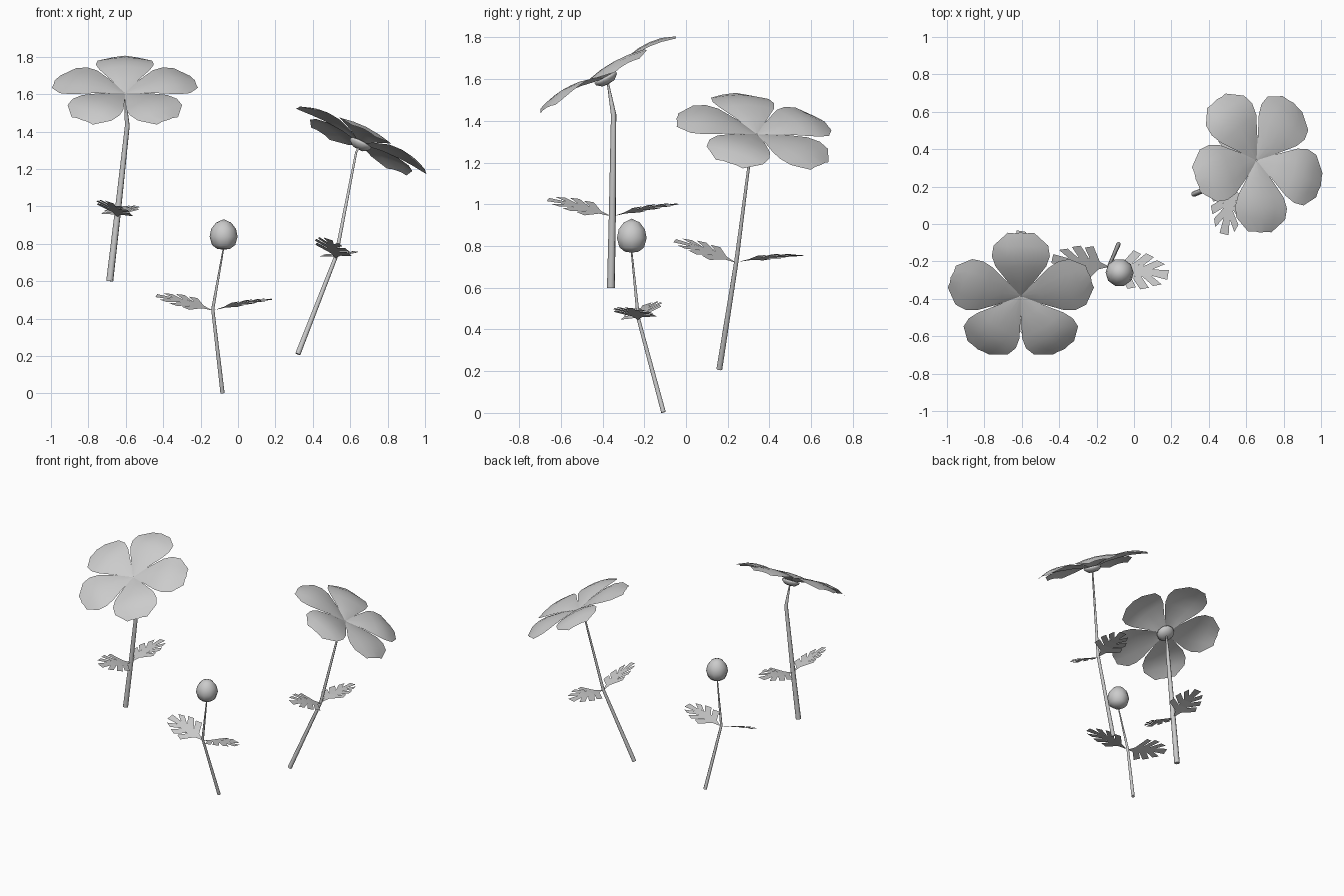
import bpy, bmesh
from math import radians, pi, cos, sin
from mathutils import Vector, Matrix

if "Cube" in bpy.data.objects:
    bpy.data.objects.remove(bpy.data.objects["Cube"])


def finish(bm, name, matrix=Matrix.Identity(4), smooth=True):
    bmesh.ops.remove_doubles(bm, verts=bm.verts, dist=1e-5)
    bm.transform(matrix)
    mesh = bpy.data.meshes.new(name)
    bm.to_mesh(mesh)
    bm.free()
    for p in mesh.polygons:
        p.use_smooth = smooth
    obj = bpy.data.objects.new(name, mesh)
    bpy.context.collection.objects.link(obj)
    return obj


def lathe(name, profile, matrix, sides=10):
    bm = bmesh.new()
    rings = [[bm.verts.new((r * cos(2 * pi * i / sides), r * sin(2 * pi * i / sides), z))
              for i in range(sides)] for r, z in profile]
    for a, b in zip(rings, rings[1:]):
        for i in range(sides):
            j = (i + 1) % sides
            bm.faces.new((a[i], a[j], b[j], b[i]))
    return finish(bm, name, matrix)


def stem(name, points):
    # tapered round stalk: (x, y, z, radius)
    curve = bpy.data.curves.new(name, 'CURVE')
    curve.dimensions = '3D'
    curve.bevel_depth = 1.0
    curve.bevel_resolution = 2
    curve.use_fill_caps = True
    sp = curve.splines.new('POLY')
    sp.points.add(len(points) - 1)
    for p, (x, y, z, r) in zip(sp.points, points):
        p.co = (x, y, z, 1)
        p.radius = r
    bpy.context.collection.objects.link(bpy.data.objects.new(name, curve))


def leaf(name, base, heading, pitch, roll):
    # central blade with three slanted blunt lobes per side
    bm = bmesh.new()
    face = lambda pts: bm.faces.new([bm.verts.new((x, y, 0.1 * x - 0.35 * x * x)) for x, y in pts])
    blade = [(0, 0.003), (0.05, 0.022), (0.11, 0.034), (0.17, 0.03), (0.23, 0.018), (0.31, 0.026)]
    for (x0, w0), (x1, w1) in zip(blade, blade[1:]):
        for s in (1, -1):
            pts = [(x0, 0), (x1, 0), (x1, s * w1), (x0, s * w0)]
            face(pts[::s])
    lobes = [(0.05, 0.022, 0.11, 0.034, 0.115, 0.105), (0.115, 0.034, 0.17, 0.03, 0.185, 0.098),
             (0.175, 0.029, 0.225, 0.019, 0.25, 0.07)]
    for x0, w0, x1, w1, tx, tw in lobes:
        for s in (1, -1):
            pts = [(x0, s * w0), (x1, s * w1), (tx + 0.035, s * (tw - 0.015)), (tx - 0.01, s * tw)]
            face(pts[::s])
    m = (Matrix.Translation(base) @ Matrix.Rotation(radians(heading), 4, 'Z')
         @ Matrix.Rotation(radians(-pitch), 4, 'Y') @ Matrix.Rotation(radians(roll), 4, 'X'))
    finish(bm, name, m, smooth=False)


def flower(name, centre, normal, first_angle):
    n = Vector(normal).normalized()
    m = Matrix.Translation(centre) @ Vector((0, 0, 1)).rotation_difference(n).to_matrix().to_4x4()
    # petal rows: distance, half width, height
    rows = [(0.0, 0.008, 0.0), (0.1, 0.071, 0.032), (0.2, 0.136, 0.05),
            (0.26, 0.155, 0.05), (0.32, 0.146, 0.04), (0.388, 0.07, 0.012)]
    for k in range(5):
        bm = bmesh.new()
        grid = [[bm.verts.new((t + (0.006 if c == 0 else 0), w * c,
                               h - 0.12 * w * c * c)) for c in (-1, -0.5, 0, 0.5, 1)]
                for t, w, h in rows]
        for a, b in zip(grid, grid[1:]):
            for i in range(4):
                bm.faces.new((a[i], b[i], b[i + 1], a[i + 1]))
        finish(bm, f"{name}_petal_{k + 1}",
               m @ Matrix.Rotation(radians(first_angle + 72 * k), 4, 'Z'))
    # small rounded cup under the petals
    lathe(name + "_receptacle", [(0, -0.032), (0.035, -0.028), (0.06, -0.008),
                                 (0.062, 0.006), (0.035, 0.004), (0, -0.002)], m)


# Left flower
stem("left_stem", [(-0.686, -0.36, 0.6, 0.019), (-0.645, -0.353, 0.95, 0.017),
                   (-0.592, -0.347, 1.43, 0.013), (-0.605, -0.378, 1.6, 0.004)])
flower("left_flower", (-0.605, -0.385, 1.605), (0, -0.55, 1), 90)
leaf("left_leaf_front", (-0.645, -0.365, 0.945), 262, 15, -18)
leaf("left_leaf_back", (-0.645, -0.34, 0.945), 82, 11, -6)

# Right flower
stem("right_stem", [(0.32, 0.16, 0.21, 0.015), (0.523, 0.242, 0.73, 0.011),
                    (0.632, 0.315, 1.29, 0.006), (0.655, 0.335, 1.33, 0.005)])
flower("right_flower", (0.655, 0.34, 1.335), (0.51, 0.19, 1), -90)
leaf("right_leaf_front", (0.523, 0.235, 0.722), 262, 20, -18)
leaf("right_leaf_back", (0.523, 0.255, 0.725), 82, 6, -6)

# Closed bud
stem("bud_stem", [(-0.083, -0.108, 0.003, 0.012), (-0.135, -0.228, 0.45, 0.009),
                  (-0.076, -0.262, 0.785, 0.004)])
lathe("bud", [(0, 0), (0.035, 0.005), (0.062, 0.025), (0.075, 0.07),
              (0.066, 0.112), (0.04, 0.145), (0, 0.163)], Matrix.Translation((-0.077, -0.26, 0.768)))
leaf("bud_leaf_left", (-0.14, -0.228, 0.445), 172, 15, -18)
leaf("bud_leaf_right", (-0.12, -0.23, 0.447), -8, 11, -6)
